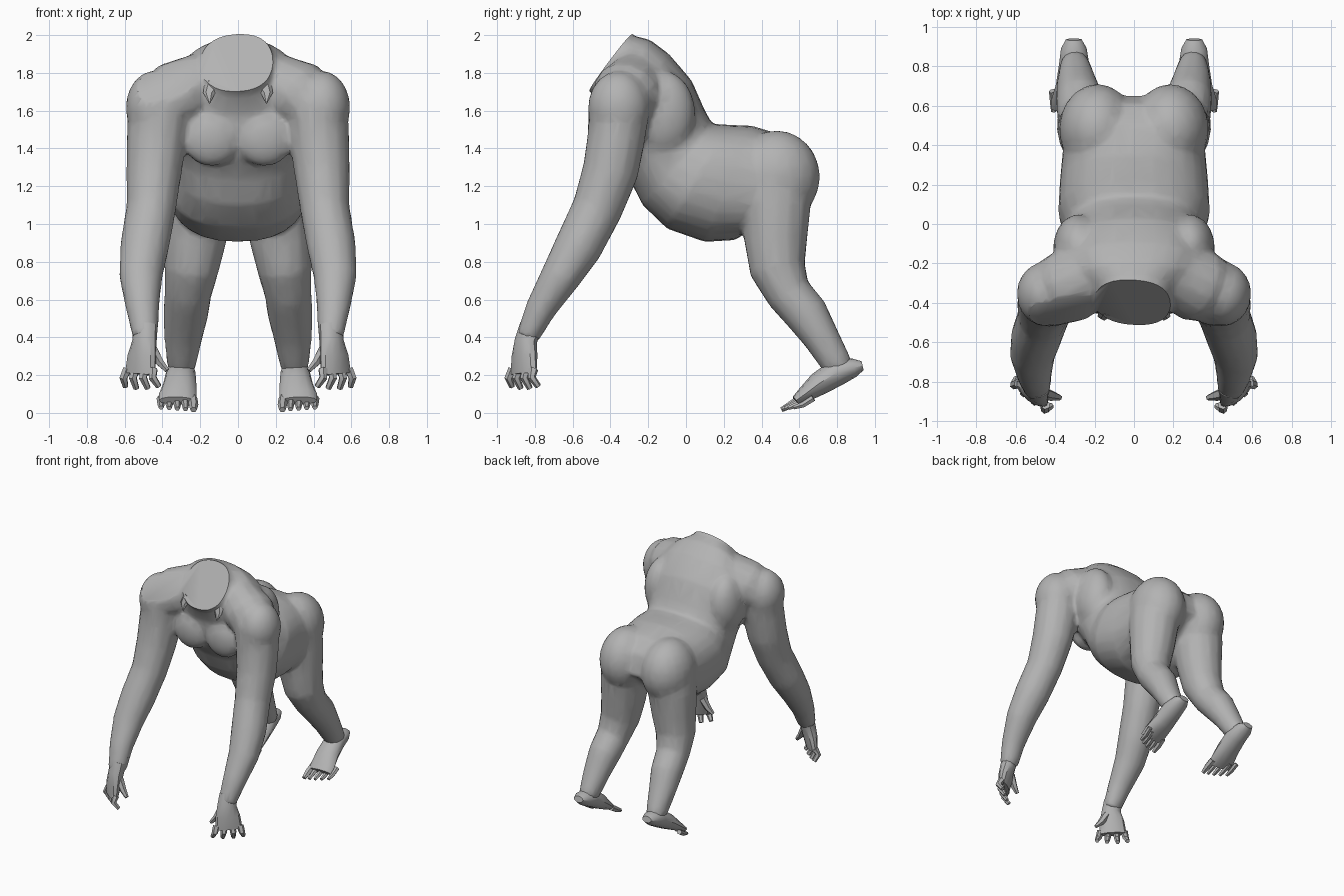
import bpy, bmesh, math
from mathutils import Vector, Matrix

if "Cube" in bpy.data.objects:
    bpy.data.objects.remove(bpy.data.objects["Cube"])

skin = bpy.data.materials.new("grey skin")
skin.diffuse_color = (0.45, 0.45, 0.45, 1)
skin.use_nodes = True
skin.node_tree.nodes["Principled BSDF"].inputs["Base Color"].default_value = skin.diffuse_color


def loft(bm, rings, n=16, power=1.0):
    """Closed skin through rings given as (centre, half axis u, half axis v)."""
    loops = []
    for c, u, v in rings:
        loop = []
        for i in range(n):
            a = 2 * math.pi * i / n
            ca, sa = math.cos(a), math.sin(a)
            loop.append(bm.verts.new(c + u * math.copysign(abs(ca) ** power, ca)
                                     + v * math.copysign(abs(sa) ** power, sa)))
        loops.append(loop)
    faces = [bm.faces.new(loops[0]), bm.faces.new(loops[-1])]
    for a, b in zip(loops, loops[1:]):
        for i in range(n):
            j = (i + 1) % n
            faces.append(bm.faces.new((a[i], a[j], b[j], b[i])))
    bmesh.ops.recalc_face_normals(bm, faces=faces)


def limb(bm, path, side=1, n=14, across=(1, 0, 0)):
    """Tube through (x, y, z, half width, half depth) points, square to its path."""
    pts = [Vector((p[0] * side, p[1], p[2])) for p in path]
    rings = []
    for i, p in enumerate(path):
        t = (pts[min(i + 1, len(pts) - 1)] - pts[max(i - 1, 0)]).normalized()
        u = Vector((across[0] * side, across[1], across[2]))
        u = (u - t * u.dot(t)).normalized()
        rings.append((pts[i], u * p[3], t.cross(u) * p[4]))
    loft(bm, rings, n)


def ball(bm, centre, radii):
    bmesh.ops.create_uvsphere(bm, u_segments=20, v_segments=12, radius=1,
                              matrix=Matrix.Translation(centre) @ Matrix.Diagonal((*radii, 1)))


def finish(bm, name):
    me = bpy.data.meshes.new(name)
    bm.to_mesh(me)
    bm.free()
    me.materials.append(skin)
    ob = bpy.data.objects.new(name, me)
    bpy.context.collection.objects.link(ob)
    bpy.ops.object.select_all(action='DESELECT')
    ob.select_set(True)
    bpy.context.view_layer.objects.active = ob
    return ob


# Torso: back point (y, z), belly point (y, z), half width
torso = [
    (-0.36, 2.06, -0.60, 1.79, 0.14), (-0.27, 1.995, -0.49, 1.68, 0.20),
    (-0.19, 1.975, -0.44, 1.58, 0.30), (-0.09, 1.90, -0.42, 1.46, 0.37),
    (0.03, 1.76, -0.38, 1.35, 0.37), (0.10, 1.60, -0.30, 1.24, 0.35),
    (0.14, 1.53, -0.23, 1.10, 0.345), (0.22, 1.525, -0.10, 0.975, 0.385),
    (0.35, 1.52, 0.10, 0.905, 0.375), (0.50, 1.475, 0.26, 0.915, 0.36),
    (0.61, 1.38, 0.36, 0.98, 0.32), (0.655, 1.22, 0.46, 1.05, 0.22)]
bm = bmesh.new()
rings = []
for yt, zt, yb, zb, w in torso:
    top, bot = Vector((0, yt, zt)), Vector((0, yb, zb))
    rings.append(((top + bot) / 2, Vector((w, 0, 0)), (top - bot) / 2))
loft(bm, rings, 28, 0.85)

arm = [(0.18, -0.25, 1.75, 0.16, 0.17), (0.32, -0.31, 1.68, 0.19, 0.19),
       (0.42, -0.355, 1.60, 0.175, 0.165), (0.43, -0.37, 1.45, 0.16, 0.155),
       (0.445, -0.40, 1.28, 0.148, 0.15), (0.46, -0.47, 1.08, 0.132, 0.135),
       (0.495, -0.57, 0.88, 0.130, 0.128), (0.515, -0.665, 0.72, 0.115, 0.107),
       (0.505, -0.77, 0.55, 0.088, 0.082), (0.49, -0.84, 0.40, 0.068, 0.062)]
leg = [(0.20, 0.46, 1.28, 0.17, 0.18), (0.21, 0.475, 1.10, 0.18, 0.19),
       (0.225, 0.475, 0.92, 0.165, 0.17), (0.247, 0.485, 0.76, 0.145, 0.15),
       (0.265, 0.545, 0.63, 0.125, 0.122), (0.277, 0.64, 0.52, 0.120, 0.118),
       (0.29, 0.715, 0.40, 0.102, 0.097), (0.297, 0.78, 0.29, 0.084, 0.085),
       (0.30, 0.82, 0.225, 0.07, 0.075)]
for s in (1, -1):
    limb(bm, arm, s)
    limb(bm, leg, s)
    ball(bm, (s * 0.185, 0.48, 1.25), (0.195, 0.23, 0.245))   # buttock
    ball(bm, (s * 0.14, -0.38, 1.46), (0.155, 0.08, 0.155))  # chest muscle
    ball(bm, (s * 0.445, -0.355, 1.615), (0.15, 0.165, 0.195))  # shoulder cap
    ball(bm, (s * 0.28, -0.12, 1.58), (0.13, 0.17, 0.23))  # back muscle
body = finish(bm, "body")

# Fuse the limbs into one skin, then thin the mesh
mod = body.modifiers.new("fuse", 'REMESH')
mod.mode, mod.voxel_size = 'VOXEL', 0.015
mod = body.modifiers.new("soften", 'SMOOTH')
mod.factor, mod.iterations = 0.5, 8
mod = body.modifiers.new("thin", 'DECIMATE')
mod.ratio = 0.12
for m in list(body.modifiers):
    bpy.ops.object.modifier_apply(modifier=m.name)

# Flat cut across the neck
bm = bmesh.new()
bm.from_mesh(body.data)
cut = bmesh.ops.bisect_plane(bm, geom=bm.verts[:] + bm.edges[:] + bm.faces[:],
                             plane_co=(0, -0.295, 1.99), plane_no=(-0.07, -0.80, 0.60),
                             clear_outer=True)
edges = [e for e in cut["geom_cut"] if isinstance(e, bmesh.types.BMEdge)]
bmesh.ops.holes_fill(bm, edges=edges, sides=0)
for f in bm.faces:
    f.material_index = 0
bm.to_mesh(body.data)
bm.free()
bpy.ops.object.shade_smooth_by_angle(angle=math.radians(40))


def mirrored(bm, name):
    ob = finish(bm, name)
    ob.modifiers.new("mirror", 'MIRROR')
    bpy.ops.object.modifier_apply(modifier="mirror")
    bpy.ops.object.shade_smooth_by_angle(angle=math.radians(35))


# Hands: palm, four curled fingers along the knuckle row, thumb
row = Vector((0.78, 0.62, 0))
out = Vector((0.62, -0.78, 0))
bm = bmesh.new()
limb(bm, [(0.49, -0.82, 0.46, 0.066, 0.058), (0.495, -0.848, 0.38, 0.070, 0.055),
          (0.508, -0.855, 0.30, 0.090, 0.050), (0.52, -0.86, 0.205, 0.100, 0.036)],
     n=12, across=row)
for k, t in enumerate((-0.09, -0.033, 0.027, 0.083)):
    base = Vector((0.52, -0.86, 0.23)) + row * t
    spread = row * t * 0.15
    knuckle = base + out * 0.02 + spread + Vector((0, 0, -0.045))
    tip = knuckle + spread - out * 0.035 + Vector((0, 0, -0.055 + 0.01 * (k in (0, 3))))
    limb(bm, [(*base, 0.026, 0.026), (*knuckle, 0.023, 0.022), (*tip, 0.016, 0.016)],
         n=6, across=row)
limb(bm, [(0.455, -0.86, 0.34, 0.035, 0.03), (0.415, -0.87, 0.27, 0.026, 0.024),
          (0.375, -0.88, 0.225, 0.014, 0.014)], n=6, across=(0, 1, 0))
mirrored(bm, "hands")

# Feet: heel to ball, then five toes
bm = bmesh.new()
limb(bm, [(0.305, 0.935, 0.25, 0.04, 0.024), (0.305, 0.89, 0.24, 0.065, 0.050),
          (0.303, 0.80, 0.215, 0.078, 0.072), (0.308, 0.70, 0.152, 0.088, 0.062),
          (0.320, 0.62, 0.092, 0.100, 0.040), (0.322, 0.58, 0.064, 0.097, 0.026)], n=12)
for k in range(5):
    x = 0.235 + 0.043 * k
    y = 0.525 + 0.004 * k * k
    r = 0.025 if k == 0 else 0.019
    limb(bm, [(x + 0.005, y + 0.085, 0.078, r, r), (x, y + 0.03, 0.043, r, r * 0.9),
              (x, y - 0.02, 0.016 + 0.003 * k, r * 0.7, r * 0.6)], n=6)
mirrored(bm, "feet")

# Torn scraps hanging below the neck cut
bm = bmesh.new()
limb(bm, [(0.13, -0.44, 1.74, 0.05, 0.03), (0.155, -0.47, 1.69, 0.03, 0.015),
          (0.15, -0.485, 1.64, 0.004, 0.004)], n=6)
mirrored(bm, "neck_scraps")
